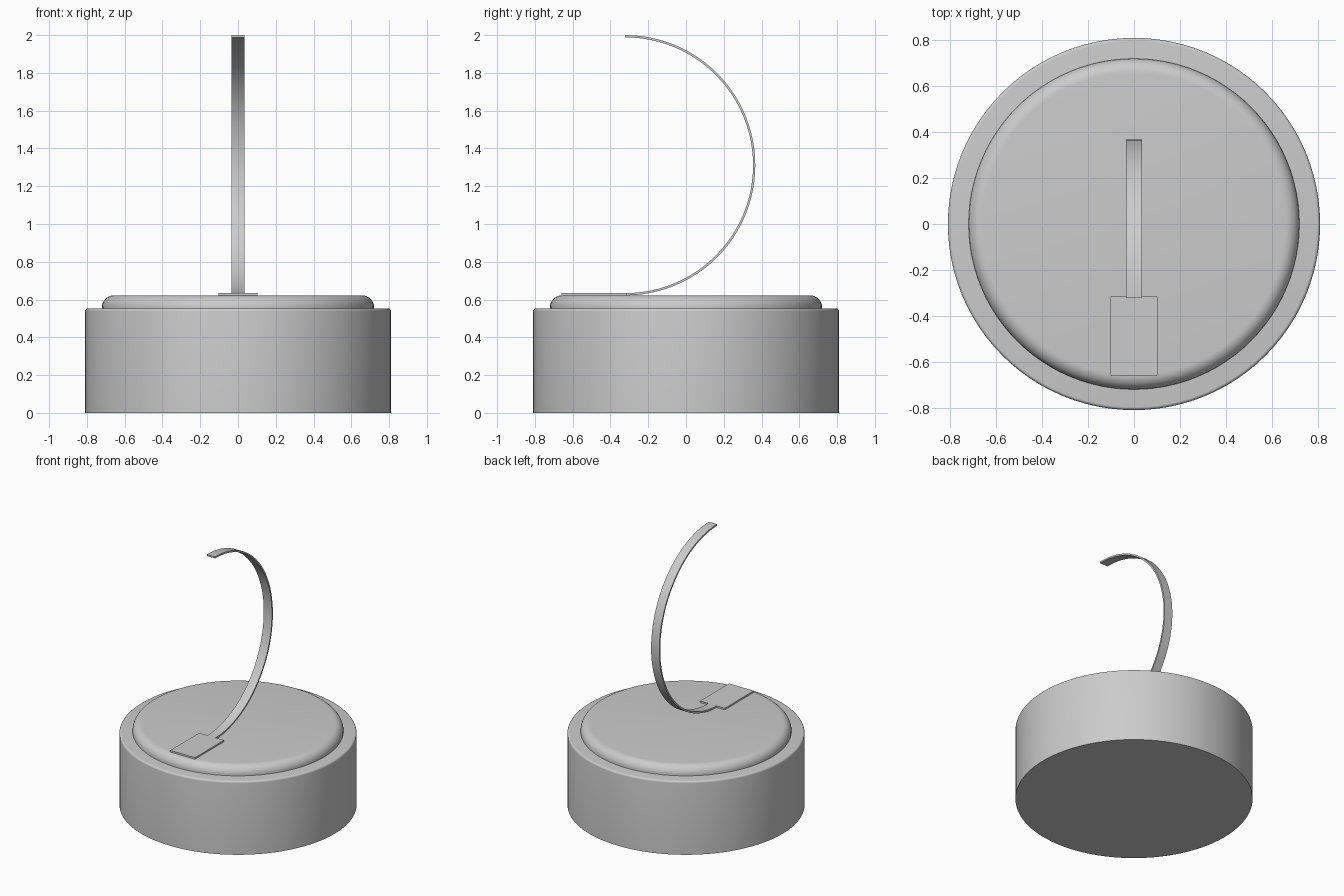
import bpy, bmesh, math

cube = bpy.data.objects.get("Cube")
if cube:
    bpy.data.objects.remove(cube, do_unlink=True)

grey = bpy.data.materials.new("light_grey")
grey.use_nodes = True
COLOUR = (0.6, 0.6, 0.6, 1)
grey.diffuse_color = COLOUR
grey.node_tree.nodes["Principled BSDF"].inputs["Base Color"].default_value = COLOUR


def finish(name, bm):
    bmesh.ops.recalc_face_normals(bm, faces=bm.faces)
    mesh = bpy.data.meshes.new(name)
    bm.to_mesh(mesh)
    bm.free()
    mesh.materials.append(grey)
    obj = bpy.data.objects.new(name, mesh)
    bpy.context.collection.objects.link(obj)
    bpy.ops.object.select_all(action='DESELECT')
    obj.select_set(True)
    bpy.context.view_layer.objects.active = obj
    bpy.ops.object.shade_smooth_by_angle(angle=math.radians(35))
    return obj


def rounded_disc(name, radius, bottom, top, rounding, steps):
    """Solid disc whose top rim is a quarter-round, with flat caps."""
    profile = [(radius, bottom)]
    for i in range(steps + 1):
        a = math.pi / 2 * i / steps
        profile.append((radius - rounding + rounding * math.cos(a),
                        top - rounding + rounding * math.sin(a)))
    bm = bmesh.new()
    sides = 96
    rings = [[bm.verts.new((r * math.cos(math.tau * k / sides),
                            r * math.sin(math.tau * k / sides), z))
              for k in range(sides)] for r, z in profile]
    for low, high in zip(rings, rings[1:]):
        for k in range(sides):
            n = (k + 1) % sides
            bm.faces.new((low[k], low[n], high[n], high[k]))
    bm.faces.new(rings[0])
    bm.faces.new(rings[-1])
    return finish(name, bm)


def extruded_strip(name, outline, half_width):
    """Closed outline in the y-z plane, extruded along x."""
    bm = bmesh.new()
    ends = [[bm.verts.new((x, y, z)) for y, z in outline]
            for x in (-half_width, half_width)]
    half = len(outline) // 2
    for i in range(len(outline)):
        j = (i + 1) % len(outline)
        bm.faces.new((ends[0][i], ends[0][j], ends[1][j], ends[1][i]))
    # Side walls, as quads between the outer and the inner edge
    for v in ends:
        for i in range(half - 1):
            bm.faces.new((v[i], v[i + 1], v[-2 - i], v[-1 - i]))
    return finish(name, bm)


# Drum-shaped base and the raised rounded lid
rounded_disc("base_drum", 0.81, 0, 0.553, 0.014, 5)
rounded_disc("raised_lid", 0.72, 0.545, 0.622, 0.062, 8)

# Flat foot plate resting on the lid
Y0, Y1, Z0, Z1 = -0.66, -0.315, 0.622, 0.634
extruded_strip("foot_plate", [(Y0, Z0), (Y1, Z0), (Y1, Z1), (Y0, Z1)], 0.103)

# Thin half-circle band rising from the plate
CENTRE_Y, CENTRE_Z, OUTER, THICK, STEPS = -0.322, 1.311, 0.689, 0.012, 48


def arc(radius):
    angles = [-math.pi / 2 + math.pi * i / STEPS for i in range(STEPS + 1)]
    return [(CENTRE_Y + radius * math.cos(a), CENTRE_Z + radius * math.sin(a))
            for a in angles]


extruded_strip("curved_band", arc(OUTER) + arc(OUTER - THICK)[::-1], 0.034)
